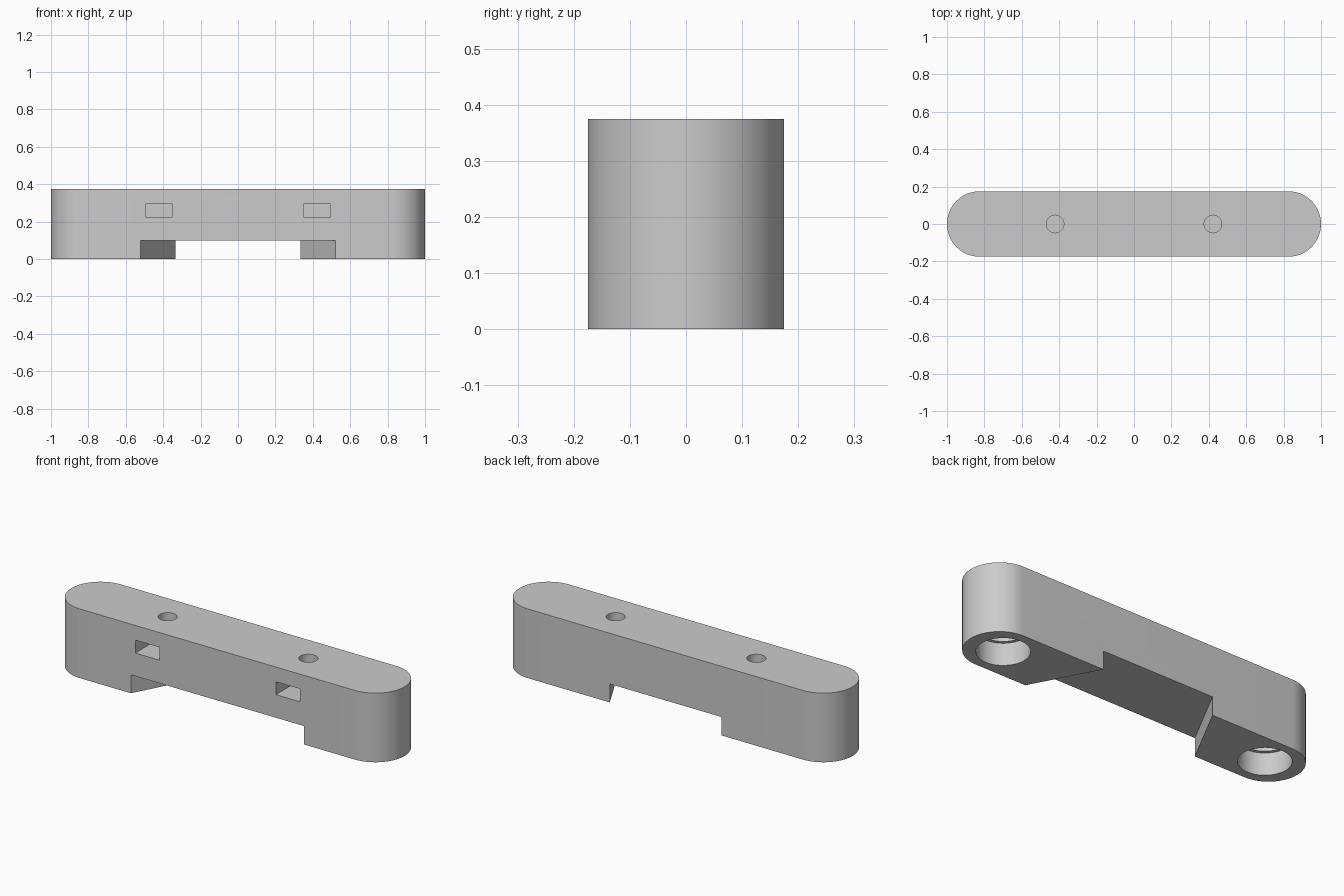
import bpy
import bmesh
from math import pi, cos, sin, radians

default_cube = bpy.data.objects.get("Cube")
if default_cube:
    bpy.data.objects.remove(default_cube, do_unlink=True)

HEIGHT, RADIUS, END_X = 0.375, 0.175, 0.825

grey = bpy.data.materials.new("light grey plastic")
grey.use_nodes = True
colour = (0.6, 0.6, 0.6, 1)
grey.diffuse_color = colour
grey.node_tree.nodes["Principled BSDF"].inputs["Base Color"].default_value = colour


def prism(name, outline, z0, z1):
    """Extrude a flat outline upwards from z0 to z1."""
    bm = bmesh.new()
    base = bm.faces.new([bm.verts.new((x, y, z0)) for x, y in outline])
    top = bmesh.ops.extrude_face_region(bm, geom=[base])["geom"]
    verts = [v for v in top if isinstance(v, bmesh.types.BMVert)]
    bmesh.ops.translate(bm, verts=verts, vec=(0, 0, z1 - z0))
    bmesh.ops.recalc_face_normals(bm, faces=bm.faces)
    mesh = bpy.data.meshes.new(name)
    bm.to_mesh(mesh)
    bm.free()
    mesh.materials.append(grey)
    obj = bpy.data.objects.new(name, mesh)
    bpy.context.collection.objects.link(obj)
    return obj


def arc(cx, radius, start, sweep, steps):
    return [(cx + radius * cos(start + sweep * i / steps),
             radius * sin(start + sweep * i / steps)) for i in range(steps + 1)]


def circle(cx, radius):
    return arc(cx, radius, 0, 2 * pi, 48)[:-1]


def box(x0, x1, y0, y1):
    return [(x0, y0), (x1, y0), (x1, y1), (x0, y1)]


def cut(target, cutter):
    """Subtract the cutter and discard it."""
    mod = target.modifiers.new("cut", "BOOLEAN")
    mod.operation = "DIFFERENCE"
    mod.solver = "EXACT"
    mod.object = cutter
    bpy.context.view_layer.objects.active = target
    bpy.ops.object.modifier_apply(modifier=mod.name)
    bpy.data.objects.remove(cutter, do_unlink=True)


# Bar with rounded ends
body = prism("handle_body",
             arc(END_X, RADIUS, -pi / 2, pi, 32) + arc(-END_X, RADIUS, pi / 2, pi, 32),
             0, HEIGHT)

# Tapered notch underneath, wider at the front (sides extended past the body)
slope = (0.52 - 0.335) / (2 * RADIUS)
front, back = 0.52 + 0.1 * slope, 0.335 - 0.1 * slope
reach = RADIUS + 0.1
cut(body, prism("notch_cutter",
                [(-front, -reach), (front, -reach), (back, reach), (-back, reach)],
                -0.1, 0.1))

for side in (-1, 1):
    # Nut slot in the front face, then the bolt hole down into it
    bolt_x = side * 0.422
    cut(body, prism("slot_cutter", box(bolt_x - 0.072, bolt_x + 0.072, -0.3, 0.075),
                    0.225, 0.295))
    cut(body, prism("bolt_cutter", circle(bolt_x, 0.047), 0.26, HEIGHT + 0.1))
    # Stepped socket in the underside of each foot
    cut(body, prism("socket_cutter", circle(side * 0.802, 0.129), -0.1, 0.12))
    cut(body, prism("inner_socket_cutter", circle(side * 0.802, 0.112), 0.05, 0.27))

# Smooth curves, sharp corners
bpy.ops.object.select_all(action="DESELECT")
body.select_set(True)
bpy.context.view_layer.objects.active = body
bpy.ops.object.shade_smooth_by_angle(angle=radians(30))
